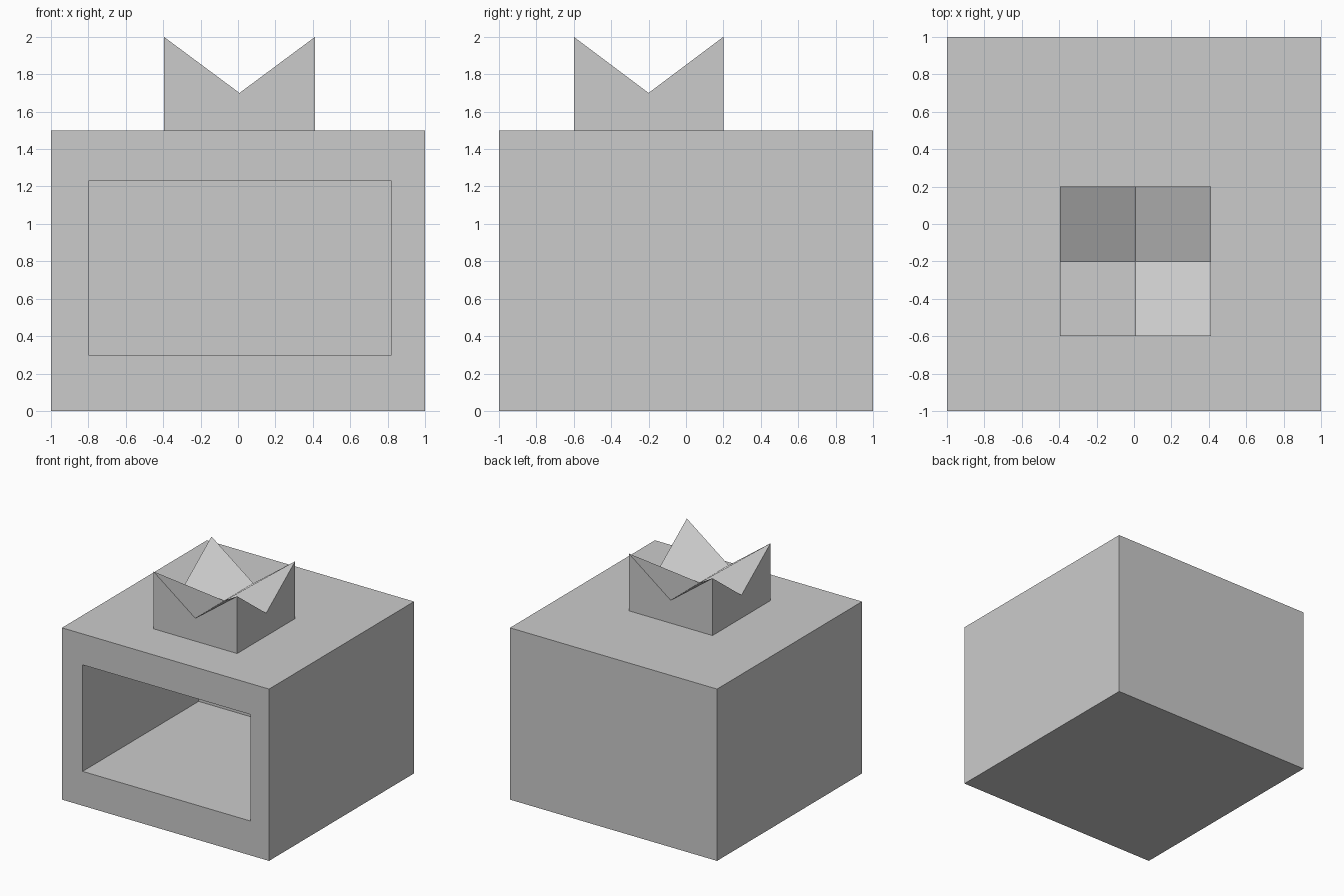
import bpy, bmesh
from mathutils import Matrix

if "Cube" in bpy.data.objects:
    bpy.data.objects.remove(bpy.data.objects["Cube"])


def finish(bm, name):
    bmesh.ops.recalc_face_normals(bm, faces=bm.faces)
    mesh = bpy.data.meshes.new(name)
    bm.to_mesh(mesh)
    bm.free()
    obj = bpy.data.objects.new(name, mesh)
    bpy.context.collection.objects.link(obj)
    return obj


# Body: block with a rectangular recess pushed in from the front
bm = bmesh.new()
bmesh.ops.create_cube(bm, size=1, matrix=Matrix.Translation((0, 0, 0.75)) @ Matrix.Diagonal((2, 2, 1.5, 1)))
front = min(bm.faces, key=lambda f: f.calc_center_median().y)
bmesh.ops.inset_region(bm, faces=[front], thickness=0.2)
for v in front.verts:
    v.co.x = 0.82 if v.co.x > 0 else -0.80
    v.co.z = 1.23 if v.co.z > 0.75 else 0.30
recess = bmesh.ops.extrude_discrete_faces(bm, faces=[front])["faces"][0]
bmesh.ops.translate(bm, verts=recess.verts, vec=(0, 1.6, 0))
finish(bm, "oven_body")

# Crown: square stack with four raised corners, ridged toward a low centre
xs, ys = (-0.396, 0.008, 0.412), (-0.6, -0.2, 0.2)
low, high, base = 1.7, 2.0, 1.5
bm = bmesh.new()
top = {(i, j): bm.verts.new((xs[i], ys[j], high if i != 1 and j != 1 else low))
       for i in range(3) for j in range(3)}
# each quad starts at its corner so that it folds along the corner-centre ridge
for i in (0, 2):
    for j in (0, 2):
        loop = [(i, j), (1, j), (1, 1), (i, 1)]
        if i != j:
            loop = [loop[0], loop[3], loop[2], loop[1]]
        bm.faces.new([top[k] for k in loop])
# walls down to the roof
ring = [(0, 0), (1, 0), (2, 0), (2, 1), (2, 2), (1, 2), (0, 2), (0, 1)]
foot = [bm.verts.new((xs[i], ys[j], base)) for i, j in ring]
for n in range(8):
    m = (n + 1) % 8
    bm.faces.new((foot[n], foot[m], top[ring[m]], top[ring[n]]))
finish(bm, "chimney_crown")
